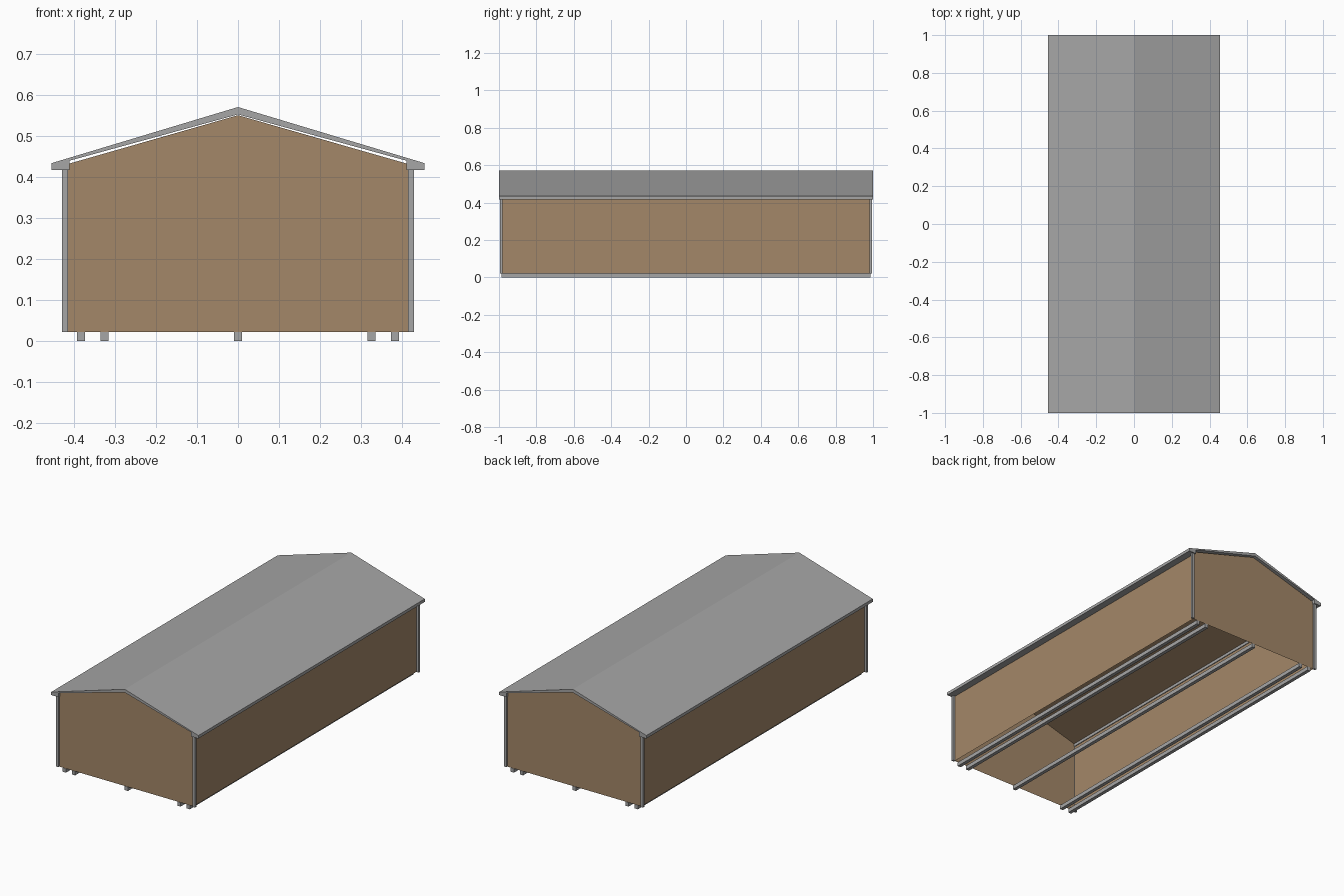
import bpy, bmesh

if "Cube" in bpy.data.objects:
    bpy.data.objects.remove(bpy.data.objects["Cube"])


def material(name, rgb):
    m = bpy.data.materials.new(name)
    m.diffuse_color = (*rgb, 1.0)
    m.use_nodes = True
    m.node_tree.nodes["Principled BSDF"].inputs["Base Color"].default_value = m.diffuse_color
    return m


BROWN = material("tan_siding", (0.37, 0.245, 0.14))
GREY = material("grey_trim", (0.38, 0.38, 0.38))


def finish(bm, name, mat, solid=True):
    if solid:
        bmesh.ops.recalc_face_normals(bm, faces=bm.faces)
    me = bpy.data.meshes.new(name)
    bm.to_mesh(me)
    bm.free()
    me.materials.append(mat)
    ob = bpy.data.objects.new(name, me)
    bpy.context.collection.objects.link(ob)
    return ob


def extrude_profile(name, pts, half_len, mat, open_bottom=False):
    """Extrude an x/z outline along y; optionally leave the base open."""
    bm = bmesh.new()
    face = bm.faces.new([bm.verts.new((x, -half_len, z)) for x, z in pts])
    out = bmesh.ops.extrude_face_region(bm, geom=[face], use_keep_orig=True)
    verts = [g for g in out["geom"] if isinstance(g, bmesh.types.BMVert)]
    bmesh.ops.translate(bm, verts=verts, vec=(0, 2 * half_len, 0))
    bmesh.ops.recalc_face_normals(bm, faces=bm.faces)
    if open_bottom:
        low = min(z for _, z in pts) + 1e-4
        base = [f for f in bm.faces if all(v.co.z < low for v in f.verts)]
        bmesh.ops.delete(bm, geom=base, context="FACES_ONLY")
    return finish(bm, name, mat, solid=False)


def box(name, x0, x1, y0, y1, z0, z1, mat):
    bm = bmesh.new()
    bmesh.ops.create_cube(bm, size=1)
    bmesh.ops.scale(bm, verts=bm.verts, vec=(x1 - x0, y1 - y0, z1 - z0))
    bmesh.ops.translate(bm, verts=bm.verts,
                        vec=((x0 + x1) / 2, (y0 + y1) / 2, (z0 + z1) / 2))
    return finish(bm, name, mat)


def mirrored(half):
    """Mirror a right-hand outline running between two x = 0 ends."""
    return half + [(-x, z) for x, z in reversed(half) if x > 0]


# hollow shell: side walls, gables and sloped ceiling, open underneath
extrude_profile("wall_shell",
                mirrored([(0, 0.551), (0.415, 0.432), (0.415, 0.022)]),
                0.985, BROWN, open_bottom=True)

# roof slab with boxed eaves
roof_half = [(0, 0.571), (0.455, 0.434), (0.455, 0.417),
             (0.411, 0.417), (0.411, 0.440), (0, 0.553)]
extrude_profile("roof", mirrored(roof_half[:5]) [:5] + [roof_half[5]]
                + [(-x, z) for x, z in reversed(roof_half[1:5])], 1.0, GREY)

# corner posts
for sx, side in ((-1, "left"), (1, "right")):
    for sy, end in ((-1, "front"), (1, "back")):
        xs = sorted((sx * 0.4145, sx * 0.43))
        ys = sorted((sy * 0.982, sy * 0.994))
        box(f"corner_post_{end}_{side}", *xs, *ys, 0.022, 0.42, GREY)

# ground skids
for i, x in enumerate((-0.383, -0.326, 0, 0.326, 0.383)):
    box(f"skid_{i + 1}", x - 0.01, x + 0.01, -0.987, 0.987, 0, 0.022, GREY)
